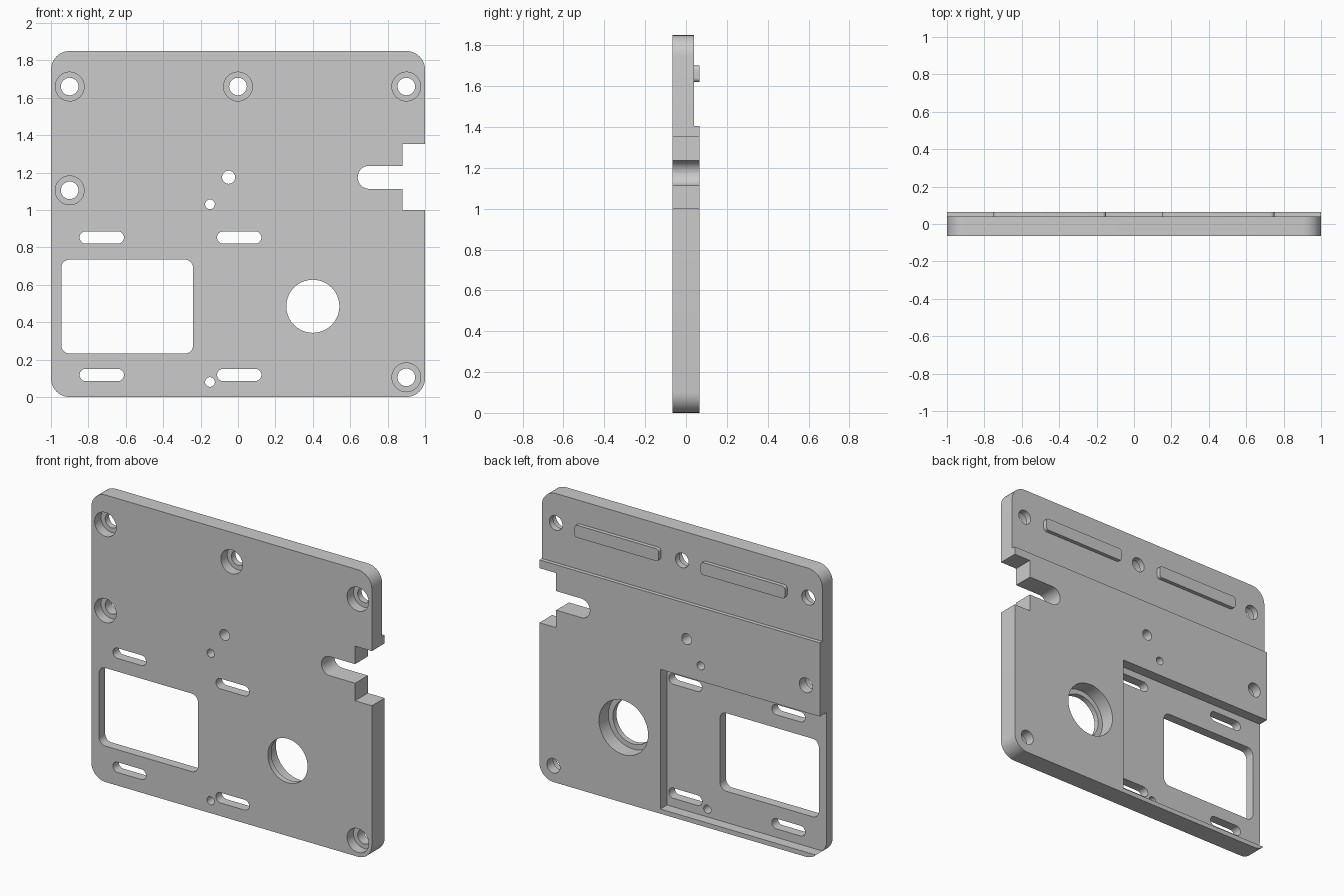
import bpy, bmesh, math

if "Cube" in bpy.data.objects:
    bpy.data.objects.remove(bpy.data.objects["Cube"])

FRONT, BACK = -0.065, 0.065


def prism(name, x0, x1, z0, z1, y0, y1, r=0.0, seg=8):
    """Rounded rectangle in the XZ plane, extruded along y."""
    pts = []
    corners = [(x1 - r, z1 - r, 0), (x0 + r, z1 - r, 90),
               (x0 + r, z0 + r, 180), (x1 - r, z0 + r, 270)]
    for cx, cz, start in corners:
        for i in range(seg + 1 if r else 1):
            a = math.radians(start + 90 * i / seg)
            pts.append((cx + r * math.cos(a), y0, cz + r * math.sin(a)))
    bm = bmesh.new()
    verts = [bm.verts.new(p) for p in pts]
    face = bm.faces.new(verts)
    ext = bmesh.ops.extrude_face_region(bm, geom=[face])
    for v in ext["geom"]:
        if isinstance(v, bmesh.types.BMVert):
            v.co.y = y1
    bmesh.ops.remove_doubles(bm, verts=bm.verts, dist=1e-5)
    bmesh.ops.recalc_face_normals(bm, faces=bm.faces)
    mesh = bpy.data.meshes.new(name)
    bm.to_mesh(mesh)
    bm.free()
    ob = bpy.data.objects.new(name, mesh)
    bpy.context.collection.objects.link(ob)
    return ob


# Main plate with rounded corners
plate = prism("mounting_plate", -1, 1, 0, 1.85, FRONT, BACK, 0.1)
bpy.context.view_layer.objects.active = plate
plate.select_set(True)


def combine(tool, operation="DIFFERENCE"):
    tool.hide_render = True
    mod = plate.modifiers.new("bool", "BOOLEAN")
    mod.operation = operation
    mod.solver = "EXACT"
    mod.object = tool
    bpy.ops.object.modifier_apply(modifier=mod.name)
    bpy.data.objects.remove(tool)


def cut(x0, x1, z0, z1, r=0.0, y0=-0.2, y1=0.2, seg=8):
    combine(prism("cutter", x0, x1, z0, z1, y0, y1, r, seg))


def hole(x, z, r, y0=-0.2, y1=0.2):
    cut(x - r, x + r, z - r, z + r, r, y0, y1, 10)


# Thinner upper band and recessed pocket on the back
cut(-1.2, 1.2, 1.405, 2.0, y0=0.04)
cut(-1.2, 0.137, 0.03, 0.93, y0=-0.003)

# Raised bars on the upper band
for x in (-0.75, 0.15):
    combine(prism("raised_bar", x, x + 0.6, 1.62, 1.70, 0.02, BACK, 0.02), "UNION")

# Counterbored screw holes
for x, z in ((-0.9, 1.66), (0, 1.66), (0.9, 1.66), (-0.9, 1.105), (0.9, 0.105)):
    hole(x, z, 0.047)
    hole(x, z, 0.077, y1=0.0)

# Pin holes
for x, z, r in ((-0.05, 1.175, 0.035), (-0.15, 1.03, 0.026), (-0.15, 0.08, 0.026)):
    hole(x, z, r)

# Four adjustment slots
for x in (-0.847, -0.112):
    for z in (0.085, 0.82):
        cut(x, x + 0.237, z, z + 0.066, 0.0329)

# Rectangular window
cut(-0.945, -0.24, 0.232, 0.735, 0.045)

# Large stepped round opening
hole(0.4, 0.485, 0.142)
hole(0.4, 0.485, 0.175, y0=-0.03)

# Edge notch with a round-ended slot
cut(0.88, 1.2, 1.0, 1.352)
cut(0.64, 1.2, 1.113, 1.236, 0.061)

bpy.ops.object.shade_smooth_by_angle(angle=math.radians(30))
